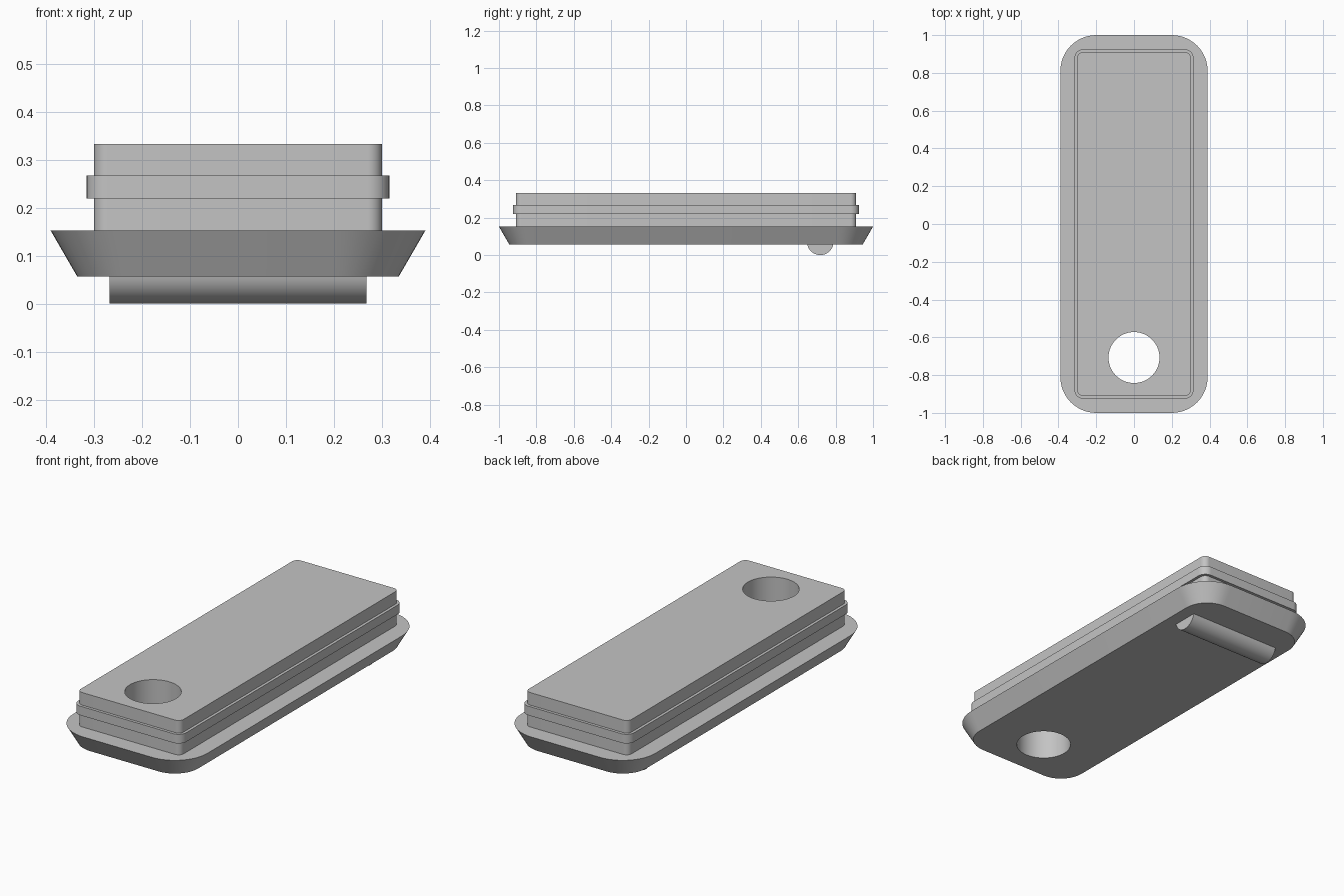
import bpy
import bmesh
from math import cos, sin, pi, radians, sqrt

cube = bpy.data.objects.get("Cube")
if cube:
    bpy.data.objects.remove(cube, do_unlink=True)

# Single grey material
GREY = (0.55, 0.55, 0.55, 1.0)
grey = bpy.data.materials.new("plain grey")
grey.use_nodes = True
grey.diffuse_color = GREY
shader = grey.node_tree.nodes["Principled BSDF"]
shader.inputs["Base Color"].default_value = GREY
shader.inputs["Roughness"].default_value = 0.6


def rounded_loop(bm, hx, hy, r, z, steps=12):
    """Ring of vertices around a rounded rectangle."""
    loop = []
    for i, (sx, sy) in enumerate([(1, 1), (-1, 1), (-1, -1), (1, -1)]):
        for k in range(steps + 1):
            a = (i + k / steps) * pi / 2
            loop.append(bm.verts.new((sx * (hx - r) + r * cos(a),
                                      sy * (hy - r) + r * sin(a), z)))
    return loop


def bridge(bm, a, b):
    n = len(a)
    for i in range(n):
        j = (i + 1) % n
        bm.faces.new((a[i], a[j], b[j], b[i]))


def finish(bm, name):
    bmesh.ops.recalc_face_normals(bm, faces=bm.faces[:])
    mesh = bpy.data.meshes.new(name)
    bm.to_mesh(mesh)
    bm.free()
    mesh.materials.append(grey)
    obj = bpy.data.objects.new(name, mesh)
    bpy.context.collection.objects.link(obj)
    return obj


def loft(name, levels, frame=False):
    """Skin rounded rectangles; a frame closes on itself, a solid is capped."""
    bm = bmesh.new()
    loops = [rounded_loop(bm, *lv) for lv in levels]
    for a, b in zip(loops, loops[1:]):
        bridge(bm, a, b)
    if frame:
        bridge(bm, loops[-1], loops[0])
    else:
        bm.faces.new(loops[0])
        bm.faces.new(loops[-1])
    return finish(bm, name)


def select_only(obj):
    bpy.ops.object.select_all(action='DESELECT')
    obj.select_set(True)
    bpy.context.view_layer.objects.active = obj


BASE, RIM, TOP = 0.057, 0.152, 0.333
RIB_LOW, RIB_HIGH = 0.219, 0.267

# Flared flange, straight insert and the rib around the insert
flange = loft("flange", [(0.335, 0.945, 0.135, BASE), (0.39, 1.0, 0.19, RIM)])
insert = loft("insert", [(0.3, 0.91, 0.03, RIM), (0.3, 0.91, 0.03, TOP)])
rib = loft("sealing_rib", [(0.3, 0.91, 0.03, RIB_LOW), (0.315, 0.925, 0.045, RIB_LOW),
                           (0.315, 0.925, 0.045, RIB_HIGH), (0.3, 0.91, 0.03, RIB_HIGH)],
           frame=True)

# Round through hole near the front
bpy.ops.mesh.primitive_cylinder_add(vertices=64, radius=0.135, depth=1,
                                    location=(0, -0.707, 0.2))
cutter = bpy.context.object
cutter.name = "hole_cutter"
cutter.hide_render = True
cutter.data.materials.append(grey)
for part in (flange, insert):
    mod = part.modifiers.new("hole", 'BOOLEAN')
    mod.operation = 'DIFFERENCE'
    mod.solver = 'EXACT'
    mod.object = cutter
    select_only(part)
    bpy.ops.object.modifier_apply(modifier=mod.name)
bpy.data.objects.remove(cutter, do_unlink=True)

# Half-round bar under the back
R, BAR_Y, HALF = 0.071, 0.718, 0.268
drop = R - BASE
start = pi + math_edge if (math_edge := drop / R) else pi
bm = bmesh.new()
ends = []
for x in (-HALF, HALF):
    arc = []
    for k in range(25):
        a = start + (2 * pi - 2 * (start - pi) - pi) * k / 24
        arc.append(bm.verts.new((x, BAR_Y + R * cos(a), R + R * sin(a))))
    ends.append(arc)
bridge(bm, *ends)
for arc in ends:
    bm.faces.new(arc)
bar = finish(bm, "grip_bar")

# Smooth the rounded corners, keep the edges sharp
for part in (flange, insert, rib, bar):
    select_only(part)
    bpy.ops.object.shade_smooth_by_angle(angle=radians(30))
